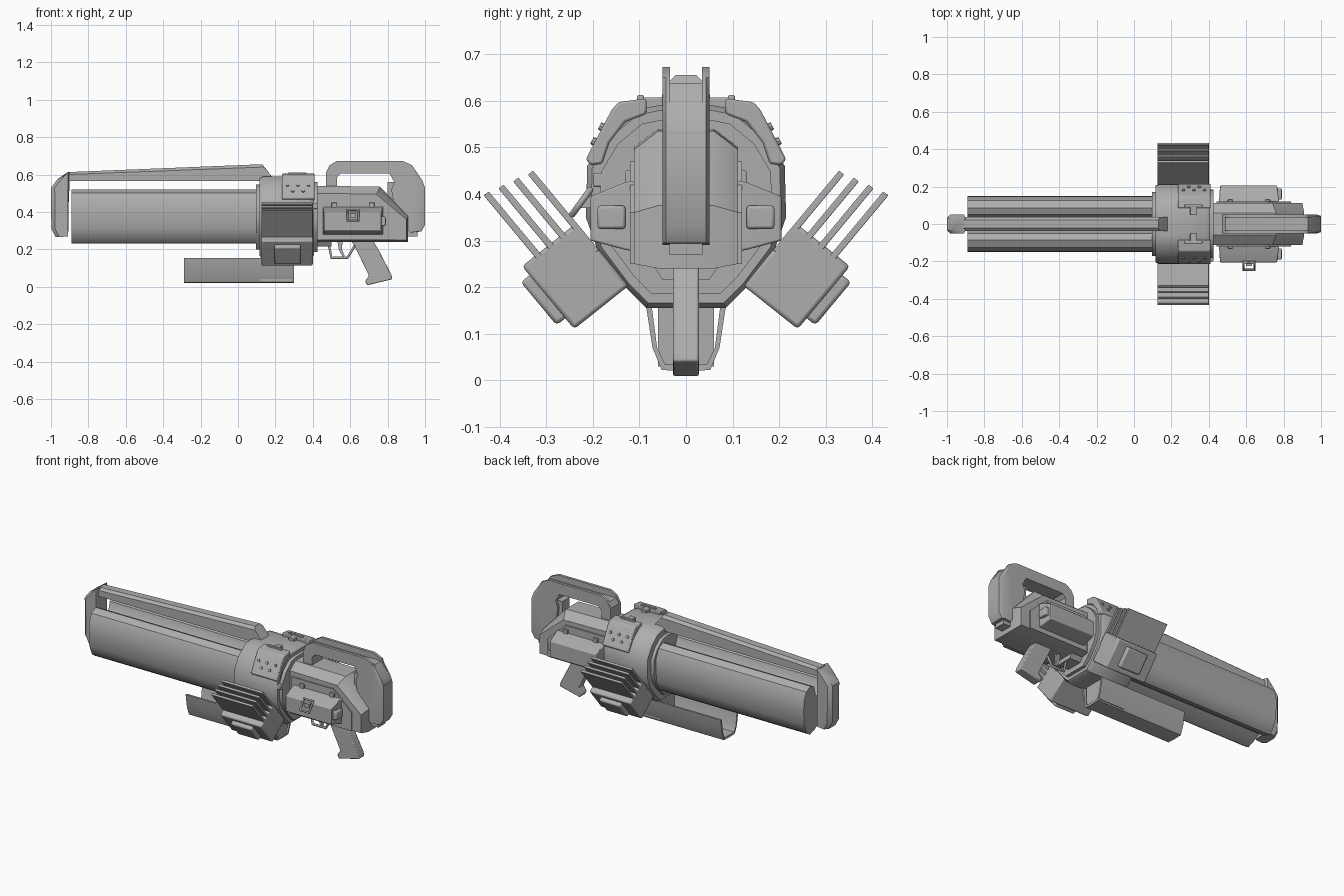
import bpy, bmesh, math
from mathutils import Matrix, Vector

if "Cube" in bpy.data.objects:
    bpy.data.objects.remove(bpy.data.objects["Cube"])

grey = bpy.data.materials.new("gunmetal grey")
grey.diffuse_color = (0.42, 0.42, 0.42, 1)
grey.use_nodes = True
grey.node_tree.nodes["Principled BSDF"].inputs["Base Color"].default_value = grey.diffuse_color


def finish(name, bm, bevel=0.0):
    bmesh.ops.recalc_face_normals(bm, faces=bm.faces)
    me = bpy.data.meshes.new(name)
    bm.to_mesh(me)
    bm.free()
    me.materials.append(grey)
    ob = bpy.data.objects.new(name, me)
    bpy.context.collection.objects.link(ob)
    if bevel:
        m = ob.modifiers.new("edge bevel", 'BEVEL')
        m.width, m.segments, m.limit_method = bevel, 2, 'ANGLE'
    return ob


def loft(name, axis, sections, bevel=0.0, xf=None):
    """Join matching outlines [(position, points)] along x (y,z points) or y (x,z points)."""
    bm = bmesh.new()
    rings = []
    for d, pts in sections:
        rings.append([bm.verts.new((d, a, b) if axis == 'x' else (a, d, b)) for a, b in pts])
    n = len(rings[0])
    for r, s in zip(rings, rings[1:]):
        for i in range(n):
            j = (i + 1) % n
            bm.faces.new((r[i], r[j], s[j], s[i]))
    bm.faces.new(rings[0])
    bm.faces.new(rings[-1])
    if xf:
        bm.transform(xf)
    return finish(name, bm, bevel)


def prism(name, axis, pts, a, b, bevel=0.0, xf=None):
    return loft(name, axis, [(a, pts), (b, pts)], bevel, xf)


def box(name, lo, hi, bevel=0.0, xf=None):
    r = [(lo[1], lo[2]), (hi[1], lo[2]), (hi[1], hi[2]), (lo[1], hi[2])]
    return prism(name, 'x', r, lo[0], hi[0], bevel, xf)


def sym(half):
    """Mirror a half outline in y."""
    return half + [(-y, z) for y, z in reversed(half) if abs(y) > 1e-6]


def tube(name, pts, radius, closed=False):
    c = bpy.data.curves.new(name, 'CURVE')
    c.dimensions, c.bevel_depth, c.bevel_resolution = '3D', radius, 1
    s = c.splines.new('POLY')
    s.points.add(len(pts) - 1)
    for p, q in zip(s.points, pts):
        p.co = (*q, 1)
    s.use_cyclic_u = closed
    c.use_fill_caps = True
    c.materials.append(grey)
    ob = bpy.data.objects.new(name, c)
    bpy.context.collection.objects.link(ob)


# Barrel with a groove along its top and bottom
barrel = sym([(0, .42), (.035, .45), (.05, .505), (.085, .52), (.125, .50), (.148, .45), (.15, .38),
              (.145, .31), (.12, .25), (.09, .23), (.045, .245), (0, .275)])
prism("barrel", 'x', barrel, -.89, .14)

# Open trough under the barrel
trough = sym([(.085, .155), (.072, .07), (.052, .022), (0, .02)])[::-1]
inner = [(y * .86, max(z, .034)) for y, z in trough][::-1]
prism("under_trough", 'x', trough + inner, -.29, .30)
box("trough_mount", (.12, -.06, .03), (.29, .06, .17))

# Top bar and hooked muzzle end
loft("top_bar", 'y', [(-.038, [(-.91, .565), (.175, .565), (.18, .59), (.14, .64), (-.91, .60)]),
                      (-.022, [(-.91, .565), (.175, .565), (.18, .59), (.13, .655), (-.91, .613)]),
                      (.022, [(-.91, .565), (.175, .565), (.18, .59), (.13, .655), (-.91, .613)]),
                      (.038, [(-.91, .565), (.175, .565), (.18, .59), (.14, .64), (-.91, .60)])])
hook = [(-.90, .613), (-.90, .56), (-.905, .45), (-.908, .27), (-.975, .265), (-.998, .31), (-1, .53), (-.965, .575)]
hook_in = [(min(x + .0, -.91) if x > -.95 else x + .02, z) for x, z in hook]
loft("muzzle_hook", 'y', [(-.052, hook_in), (-.032, hook), (.032, hook), (.052, hook_in)])

# Central housing with collars
ring = sym([(.06, .59), (.11, .58), (.17, .53), (.212, .46), (.215, .35), (.19, .28), (.13, .20), (.085, .155)])


def scaled(k):
    return [(y * k, .37 + (z - .37) * k) for y, z in ring]


loft("housing", 'x', [(.115, scaled(.95)), (.135, scaled(1)), (.385, scaled(1)), (.405, scaled(.95))])
prism("front_collar", 'x', scaled(.80), .095, .12)
prism("rear_collar", 'x', scaled(.86), .40, .425)

# Mirrored side pods, shoulder pads and side boxes
for side, tag in ((-1, "right"), (1, "left")):
    # local y runs outward-down, local z runs outward-up
    e, d = Vector((0, side * .78, -.62)), Vector((0, side * .64, .77))
    xf = Matrix.Translation((0, side * .24, .11)) @ Matrix((
        (1, 0, 0, 0), (0, e.y, d.y, 0), (0, e.z, d.z, 0), (0, 0, 0, 1)))
    box(tag + "_pod", (.125, -.15, 0), (.40, 0, .175), .008, xf)
    box(tag + "_pod_plate", (.195, -.01, .03), (.335, .024, .15), .008, xf)
    for i in range(4):
        y = -.034 - i * .034
        box(f"{tag}_cooling_fin_{i + 1}", (.125, y - .014, .10), (.40, y, .345 - i * .008), .002, xf)
    # Curved shoulder pad
    pad = [(.085, .605), (.145, .597), (.16, .58), (.215, .475), (.205, .462), (.18, .465),
           (.165, .51), (.13, .555), (.085, .572)]
    prism(tag + "_shoulder_pad", 'x', [(side * y, z) for y, z in pad], .235, .41, .005)
    box(tag + "_pad_latch", (.30, min(side * .05, side * .10), .575),
        (.335, max(side * .05, side * .10), .607), .003)
    box(tag + "_latch_bar", (.27, min(side * .09, side * .105), .59),
        (.365, max(side * .09, side * .105), .612), .003)
    # Studs on the pad
    for i in range(5):
        t = .35 + .3 * (i % 2)
        y, z = .16 + .055 * t, .58 - .105 * t
        bm = bmesh.new()
        bmesh.ops.create_cone(bm, cap_ends=True, segments=8, radius1=.010, radius2=.008, depth=.014)
        rot = Vector((0, side * .886, .464)).to_track_quat('Z', 'Y').to_matrix().to_4x4()
        bm.transform(Matrix.Translation((.265 + i * .028, side * y, z)) @ rot)
        finish(f"{tag}_stud_{i + 1}", bm)
    # Side box with tapered outer face
    def rect(x0, x1, z0, z1):
        return [(x0, z0), (x1, z0), (x1, z1), (x0, z1)]
    loft(tag + "_side_box", 'y', [(side * .10, rect(.455, .775, .275, .43)),
                                  (side * .13, rect(.455, .775, .28, .425)),
                                  (side * .205, rect(.46, .765, .30, .395))], .004)
    box(tag + "_box_end", (.76, side * .16 - .03, .325), (.79, side * .16 + .03, .375), .006)
    for x in (.50, .70):
        box(f"{tag}_box_clip", (x, side * .118 - .012, .40), (x + .03, side * .118 + .012, .45), .003)

# Pull ring and its stem on one side
tube("pull_ring", [(.585, -.245, .355), (.645, -.245, .355), (.645, -.205, .41), (.585, -.205, .41)], .007, True)
box("ring_stem", (.60, -.225, .37), (.63, -.19, .395))
box("housing_knob", (.38, -.20, .415), (.425, -.175, .445), .004)

# Rear receiver, chamfered along its top
mid = [(.42, .24), (.91, .24), (.91, .375), (.76, .535), (.42, .54)]
out = [(.42, .25), (.90, .25), (.90, .36), (.74, .495), (.42, .50)]
loft("receiver", 'y', [(-.112, out), (-.06, mid), (.06, mid), (.112, out)])
prism("receiver_panel", 'y', [(.44, .25), (.84, .25), (.84, .36), (.72, .47), (.44, .47)], -.12, .12)

# Carry handle: two outer cheeks and a lower core leave a channel on top
outline = [(.47, .52), (.47, .61), (.49, .65), (.53, .673), (.88, .673), (.93, .65), (.985, .57), (1, .53),
           (1, .33), (.98, .295), (.92, .29), (.90, .32), (.84, .40), (.82, .52),
           (.835, .56), (.81, .605), (.55, .605), (.53, .585), (.53, .52)]
core = [(x, min(z, .638)) for x, z in outline]
thin = [(x, z) if x < .95 else (x - .02, z) for x, z in outline]
prism("handle_core", 'y', core, -.036, .036)
for s in (-1, 1):
    loft("handle_cheek", 'y', [(s * .034, outline), (s * .043, outline), (s * .05, thin)])
for z in (.50, .515, .53):
    box("stock_rib", (.97, -.042, z - .004), (1, .042, z + .004))
box("stock_web", (.80, -.035, .27), (.96, .035, .56))

# Grip, trigger and guard
prism("grip", 'y', [(.58, .25), (.72, .25), (.75, .20), (.82, .065), (.825, .04), (.69, .008),
                    (.68, .03), (.70, .06), (.615, .235)], -.028, .028, .005)
tube("trigger_guard", [(.48, 0, .25), (.50, 0, .155), (.585, 0, .155), (.625, 0, .22)], .008)
prism("trigger", 'y', [(.53, .25), (.56, .25), (.555, .20), (.57, .165), (.56, .16), (.54, .195)], -.008, .008)
prism("receiver_underside", 'x', sym([(.08, .26), (.05, .215)]), .41, .50)

# Smooth shading with sharp edges kept
bpy.ops.object.select_all(action='DESELECT')
for ob in bpy.data.objects:
    if ob.type == 'MESH':
        ob.select_set(True)
        bpy.context.view_layer.objects.active = ob
bpy.ops.object.shade_smooth_by_angle(angle=math.radians(35))
